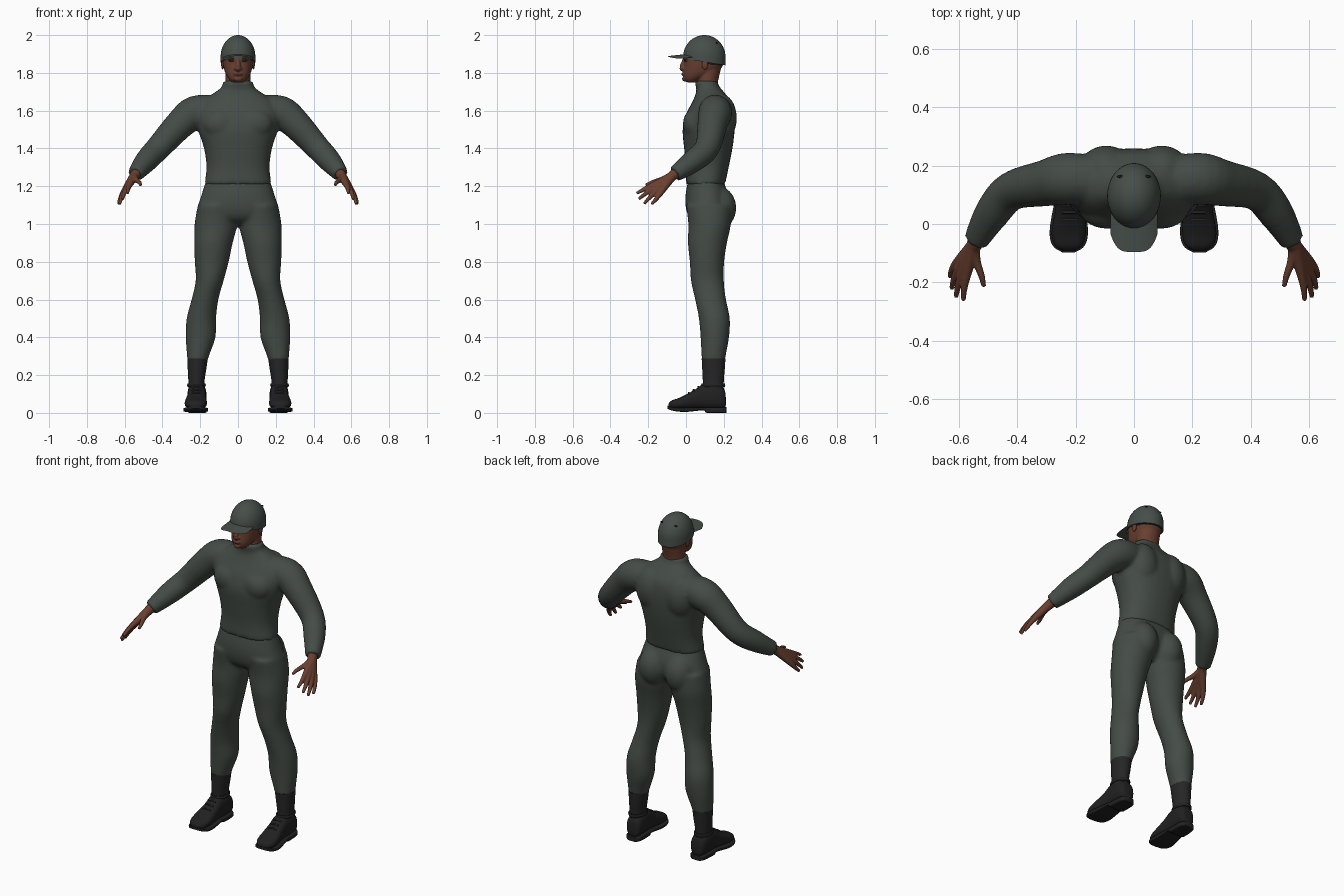
import bpy, bmesh
from math import cos, sin, pi, copysign, sqrt
from mathutils import Vector, Matrix

cube = bpy.data.objects.get("Cube")
if cube:
    bpy.data.objects.remove(cube, do_unlink=True)


def material(name, r, g, b):
    m = bpy.data.materials.new(name)
    m.use_nodes = True
    m.diffuse_color = (r, g, b, 1)
    bsdf = next(n for n in m.node_tree.nodes if n.type == 'BSDF_PRINCIPLED')
    bsdf.inputs["Base Color"].default_value = (r, g, b, 1)
    bsdf.inputs["Roughness"].default_value = 0.8
    return m


cloth = material("grey green cloth", .058, .071, .061)
cap_cloth = material("cap cloth", .062, .077, .068)
skin = material("brown skin", .14, .05, .03)
lip = material("dark lip", .09, .03, .022)
hair = material("black hair", .012, .011, .011)
leather = material("black leather", .015, .015, .016)
gaiter = material("charcoal gaiter", .019, .019, .02)


def refine(rows, steps=4):
    """Catmull-Rom interpolation between rows of numbers."""
    out = []
    for i in range(len(rows) - 1):
        a, b, c, d = (rows[min(max(i + k, 0), len(rows) - 1)] for k in (-1, 0, 1, 2))
        for j in range(steps):
            t = j / steps
            out.append([.5 * (2 * q + (r - p) * t + (2 * p - 5 * q + 4 * r - w) * t * t
                              + (3 * q - p - 3 * r + w) * t ** 3)
                        for p, q, r, w in zip(a, b, c, d)])
    return out + [list(rows[-1])]


def loft(bm, rings):
    """Skin closed rings and cap both ends."""
    loops = [[bm.verts.new(p) for p in ring] for ring in rings]
    n = len(loops[0])
    for a, b in zip(loops, loops[1:]):
        for i in range(n):
            j = (i + 1) % n
            bm.faces.new((a[i], a[j], b[j], b[i]))
    bm.faces.new(loops[0])
    bm.faces.new(loops[-1])


def body(bm, rows, side=1, power=2.0, upright=True, count=32):
    """Rows: station, centre x, half width, low and high limit across."""
    rings = []
    for st, cx, rx, lo, hi in refine(rows):
        ring = []
        for k in range(count):
            c, s = cos(2 * pi * k / count), sin(2 * pi * k / count)
            x = side * (cx + rx * copysign(abs(c) ** (2 / power), c))
            o = (lo + hi) / 2 + (hi - lo) / 2 * copysign(abs(s) ** (2 / power), s)
            ring.append((x, o, st) if upright else (x, st, o))
        rings.append(ring)
    loft(bm, rings)


def tube(bm, rows, side=1, count=20):
    """Rows: x, y, z, radius."""
    rows = refine(rows)
    pts = [Vector((side * r[0], r[1], r[2])) for r in rows]
    rings = []
    for i, p in enumerate(pts):
        d = pts[min(i + 1, len(pts) - 1)] - pts[max(i - 1, 0)]
        q = d.to_track_quat('Z', 'Y')
        rings.append([p + q @ Vector((cos(2 * pi * k / count), sin(2 * pi * k / count), 0))
                      * rows[i][3] for k in range(count)])
    loft(bm, rings)


def blob(bm, centre, radii):
    bmesh.ops.create_uvsphere(bm, u_segments=20, v_segments=12, radius=1,
                              matrix=Matrix.Translation(centre) @ Matrix.Diagonal((*radii, 1)))


def finish(bm, name, mats, voxel=0, smooth=6, sharp=50):
    """Make the object; with a voxel size its pieces fuse into one skin."""
    bmesh.ops.recalc_face_normals(bm, faces=bm.faces[:])
    me = bpy.data.meshes.new(name)
    bm.to_mesh(me)
    bm.free()
    ob = bpy.data.objects.new(name, me)
    bpy.context.collection.objects.link(ob)
    if voxel:
        mod = ob.modifiers.new("fuse", 'REMESH')
        mod.mode, mod.voxel_size = 'VOXEL', voxel
        mod = ob.modifiers.new("soften", 'SMOOTH')
        mod.factor, mod.iterations = .5, smooth
        dg = bpy.context.evaluated_depsgraph_get()
        me = bpy.data.meshes.new_from_object(ob.evaluated_get(dg))
        ob.modifiers.clear()
        ob.data = me
    me.materials.clear()
    for m in mats:
        me.materials.append(m)
    me.shade_smooth()
    if not voxel:
        me.set_sharp_from_angle(angle=sharp * pi / 180)
    return ob


SIDES = ((1, "left"), (-1, "right"))

# Shirt: trunk, chest, shoulder blades and sleeves
bm = bmesh.new()
body(bm, [(1.21, 0, .178, 0, .207), (1.3, 0, .167, 0, .226), (1.4, 0, .18, -.01, .246),
          (1.5, 0, .212, -.018, .258), (1.58, 0, .225, 0, .258), (1.64, 0, .2, .03, .245),
          (1.685, 0, .14, .05, .212), (1.715, 0, .097, .055, .187),
          (1.735, 0, .082, .05, .172), (1.758, 0, .081, .048, .17)], power=2.3)
for s, _ in SIDES:
    blob(bm, (s * .09, .045, 1.53), (.095, .062, .08))
    blob(bm, (s * .095, .185, 1.56), (.095, .085, .13))
    tube(bm, [(.11, .15, 1.6, .08), (.225, .155, 1.59, .09), (.305, .14, 1.53, .08),
              (.42, .113, 1.405, .067), (.485, .04, 1.335, .061), (.543, -.058, 1.264, .043)], s)
finish(bm, "shirt", [cloth], .01)

# Trousers: hips, seat and legs
bm = bmesh.new()
body(bm, [(1.235, 0, .168, .012, .195), (1.15, 0, .195, -.003, .225),
          (1.08, 0, .215, 0, .225), (1.03, 0, .2, .02, .2), (1.0, 0, .13, .06, .17)], power=2.3)
for s, _ in SIDES:
    blob(bm, (s * .088, .17, 1.085), (.088, .097, .115))
    body(bm, [(1.1, .113, .1, 0, .24), (1.0, .117, .113, .012, .238), (.9, .13, .102, .01, .217),
              (.8, .139, .09, .02, .202), (.7, .15, .074, .026, .2), (.6, .175, .071, .048, .212),
              (.5, .194, .078, .068, .232), (.4, .198, .079, .077, .228),
              (.3, .212, .058, .082, .21), (.275, .214, .056, .084, .208)], s)
finish(bm, "trousers", [cloth], .01)

# Head with neck and nose
bm = bmesh.new()
body(bm, [(1.66, 0, .066, .06, .175), (1.74, 0, .066, .058, .168), (1.82, 0, .066, .06, .185)])
body(bm, [(1.75, 0, .03, .005, .05), (1.765, 0, .046, -.01, .08), (1.79, 0, .063, -.016, .14),
          (1.82, 0, .074, -.013, .182), (1.85, 0, .08, -.01, .199), (1.88, 0, .081, -.011, .204),
          (1.92, 0, .077, 0, .2), (1.96, 0, .055, .03, .17)], power=2.2)
tube(bm, [(0, -.006, 1.875, .01), (0, -.015, 1.85, .012), (0, -.021, 1.828, .015),
          (0, -.012, 1.816, .012)])
blob(bm, (0, -.013, 1.793), (.024, .012, .009))
blob(bm, (0, -.006, 1.768), (.022, .015, .014))
for s, _ in SIDES:
    blob(bm, (s * .014, -.014, 1.822), (.009, .01, .008))
    blob(bm, (s * .033, -.001, 1.874), (.026, .014, .008))
head = finish(bm, "head", [skin, hair, lip], .004, 5)
for f in head.data.polygons:
    x, y, z = f.center
    x = abs(x)
    nape = y > .085 and z > 1.845 - .1 * max(0, y - .12)
    eye = y < .03 and .02 < x < .046 and (1.857 < z < 1.864 or 1.871 < z < 1.878)
    mouth = y < 0 and x < .024 and 1.786 < z < 1.799
    f.material_index = 1 if nape or eye else 2 if mouth else 0

for s, side in SIDES:
    bm = bmesh.new()
    blob(bm, (s * .081, .1, 1.845), (.008, .016, .027))
    finish(bm, side + "_ear", [skin])

# Cap crown, tilted down at the back
bm = bmesh.new()
RX, RY, CY, N = .092, .112, .097, 40
turns = [2 * pi * k / N for k in range(N)]
rings = [[(RX * cos(a), CY + RY * sin(a), 1.876 - .018 * (1 + sin(a))) for a in turns]]
for k in range(12):
    t = k / 12 * pi / 2
    rings.append([(RX * cos(t) * cos(a), CY + RY * cos(t) * sin(a), 1.885 + .115 * sin(t))
                  for a in turns])
rings.append([(.002 * cos(a), CY + .002 * sin(a), 2) for a in turns])
loft(bm, rings)
finish(bm, "cap_crown", [cap_cloth])

# Cap brim, a curved sheet with thickness
bm = bmesh.new()
NU, NV = 20, 6
grid = []
for i in range(NU + 1):
    u = 2 * i / NU - 1
    back = CY - RY * sqrt(1 - (.08 * u / RX) ** 2) + .012
    front = -.096 + .06 * u ** 4
    grid.append([bm.verts.new((.08 * u, back + (front - back) * j / NV,
                               1.899 - .014 * u * u - .01 * j / NV)) for j in range(NV + 1)])
for a, b in zip(grid, grid[1:]):
    for j in range(NV):
        bm.faces.new((a[j], b[j], b[j + 1], a[j + 1]))
bmesh.ops.solidify(bm, geom=bm.faces[:], thickness=.006)
finish(bm, "cap_brim", [cap_cloth])

# Cap eyelets
for s, side in SIDES:
    bm = bmesh.new()
    blob(bm, (s * .047, .163, 1.959), (.011, .005, .004))
    finish(bm, side + "_cap_eyelet", [hair])

# Hands: every finger runs from the wrist, so together they form the palm
FINGERS = [((.574, -.176, 1.206), (.583, -.225, 1.182), (.585, -.262, 1.162)),
           ((.588, -.168, 1.193), (.604, -.215, 1.16), (.61, -.25, 1.132)),
           ((.6, -.152, 1.18), (.618, -.192, 1.14), (.625, -.222, 1.107)),
           ((.607, -.132, 1.167), (.625, -.16, 1.13), (.632, -.182, 1.105)),
           ((.541, -.125, 1.236), (.523, -.178, 1.221), (.515, -.214, 1.206))]
for s, side in SIDES:
    bm = bmesh.new()
    for knuckle, joint, tip in FINGERS:
        tube(bm, [(.525, -.035, 1.285, .027), (.55, -.075, 1.252, .026),
                  (*knuckle, .0155), (*joint, .0115), (*tip, .008)], s, 12)
    finish(bm, side + "_hand", [skin], .004, 4)

# Boots: gaiter, shoe, collar, laces and sole
for s, side in SIDES:
    bm = bmesh.new()
    body(bm, [(.12, .22, .042, .09, .2), (.17, .22, .043, .089, .2),
              (.23, .217, .049, .086, .205), (.288, .214, .054, .083, .209)], s)
    finish(bm, side + "_gaiter", [gaiter])

    bm = bmesh.new()
    body(bm, [(.211, .215, .02, .04, .08), (.2, .215, .042, .02, .13), (.15, .217, .05, .02, .158),
              (.09, .218, .049, .02, .152), (.05, .219, .051, .02, .125), (0, .222, .057, .02, .097),
              (-.04, .224, .058, .02, .078), (-.075, .224, .046, .022, .066),
              (-.092, .224, .02, .03, .05)], s, 2.5, False)
    finish(bm, side + "_shoe", [leather])

    bm = bmesh.new()
    body(bm, [(.138, .22, .046, .084, .206), (.147, .22, .05, .08, .208),
              (.156, .22, .046, .084, .206)], s)
    finish(bm, side + "_shoe_collar", [leather])

    bm = bmesh.new()
    for y, z in ((.015, .107), (.04, .122), (.065, .138)):
        tube(bm, [(.195, y, z - .006, .005), (.22, y, z, .005), (.245, y, z - .006, .005)], s, 8)
    finish(bm, side + "_laces", [gaiter])

    bm = bmesh.new()
    body(bm, [(.215, .215, .03, 0, .03), (.19, .215, .047, 0, .03), (.11, .217, .05, 0, .03),
              (.09, .218, .052, .013, .03), (0, .223, .064, .005, .028),
              (-.05, .224, .064, .008, .028), (-.08, .224, .05, .014, .032),
              (-.097, .224, .022, .022, .038)], s, 6, False)
    finish(bm, side + "_sole", [leather])
